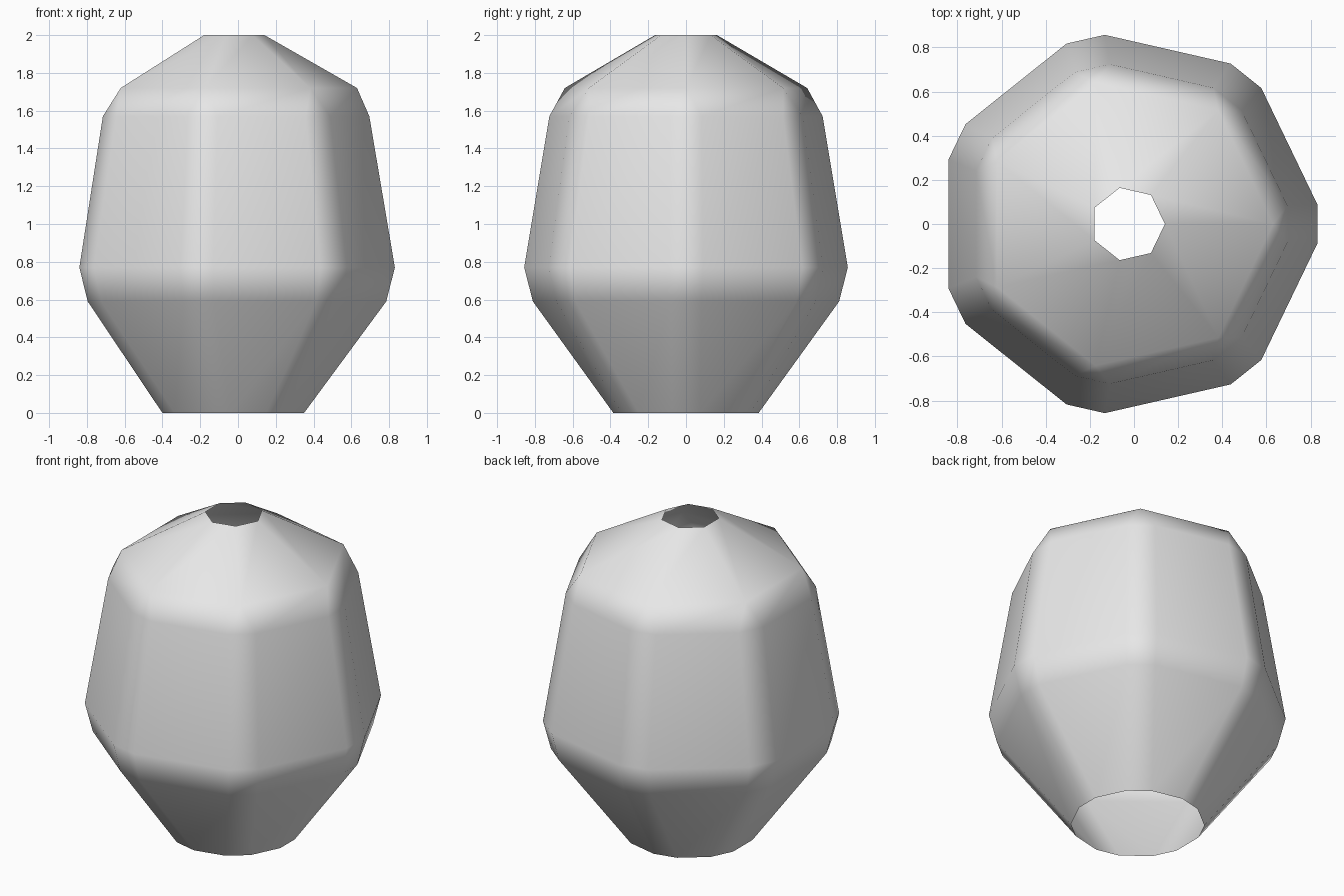
import bpy
import bmesh
from math import cos, sin, radians, tau

if "Cube" in bpy.data.objects:
    bpy.data.objects.remove(bpy.data.objects["Cube"], do_unlink=True)

SIDES = 7
CENTRE_X = -0.028

# Profile rings: height, radius, half angle of the corner chamfer in degrees
PROFILE = [
    (0.0, 0.385, 11.0),
    (0.59, 0.817, 5.7),
    (0.77, 0.863, 5.9),
    (1.57, 0.728, 6.5),
    (1.72, 0.658, 0.0),
    (2.0, 0.168, 0.0),
]


def make_ring(bm, height, radius, chamfer):
    """One (left, right) vertex pair per corner; sharp corners share a vertex."""
    def point(angle):
        return bm.verts.new((CENTRE_X + radius * cos(angle), radius * sin(angle), height))

    pairs = []
    for i in range(SIDES):
        corner = tau * i / SIDES
        first = point(corner - radians(chamfer))
        second = point(corner + radians(chamfer)) if chamfer else first
        pairs.append((first, second))
    return pairs


def add_face(bm, corners):
    unique = list(dict.fromkeys(corners))
    if len(unique) > 2:
        bm.faces.new(unique).smooth = True


# Open shell: wide side panels with chamfer strips between them
bm = bmesh.new()
rings = [make_ring(bm, *row) for row in PROFILE]
for low, high in zip(rings, rings[1:]):
    for i in range(SIDES):
        j = (i + 1) % SIDES
        add_face(bm, (low[i][0], low[i][1], high[i][1], high[i][0]))
        add_face(bm, (low[i][1], low[j][0], high[j][0], high[i][1]))

mesh = bpy.data.meshes.new("faceted_shell")
bm.to_mesh(mesh)
bm.free()
shell = bpy.data.objects.new("faceted_shell", mesh)
bpy.context.collection.objects.link(shell)

# Large panels stay flat while the chamfers carry the soft shading
normals = shell.modifiers.new("Weighted normals", "WEIGHTED_NORMAL")
normals.weight = 50

# Plain grey material
grey = bpy.data.materials.new("light_grey")
grey.use_nodes = True
colour = (0.8, 0.8, 0.8, 1.0)
grey.diffuse_color = colour
grey.node_tree.nodes["Principled BSDF"].inputs["Base Color"].default_value = colour
mesh.materials.append(grey)
